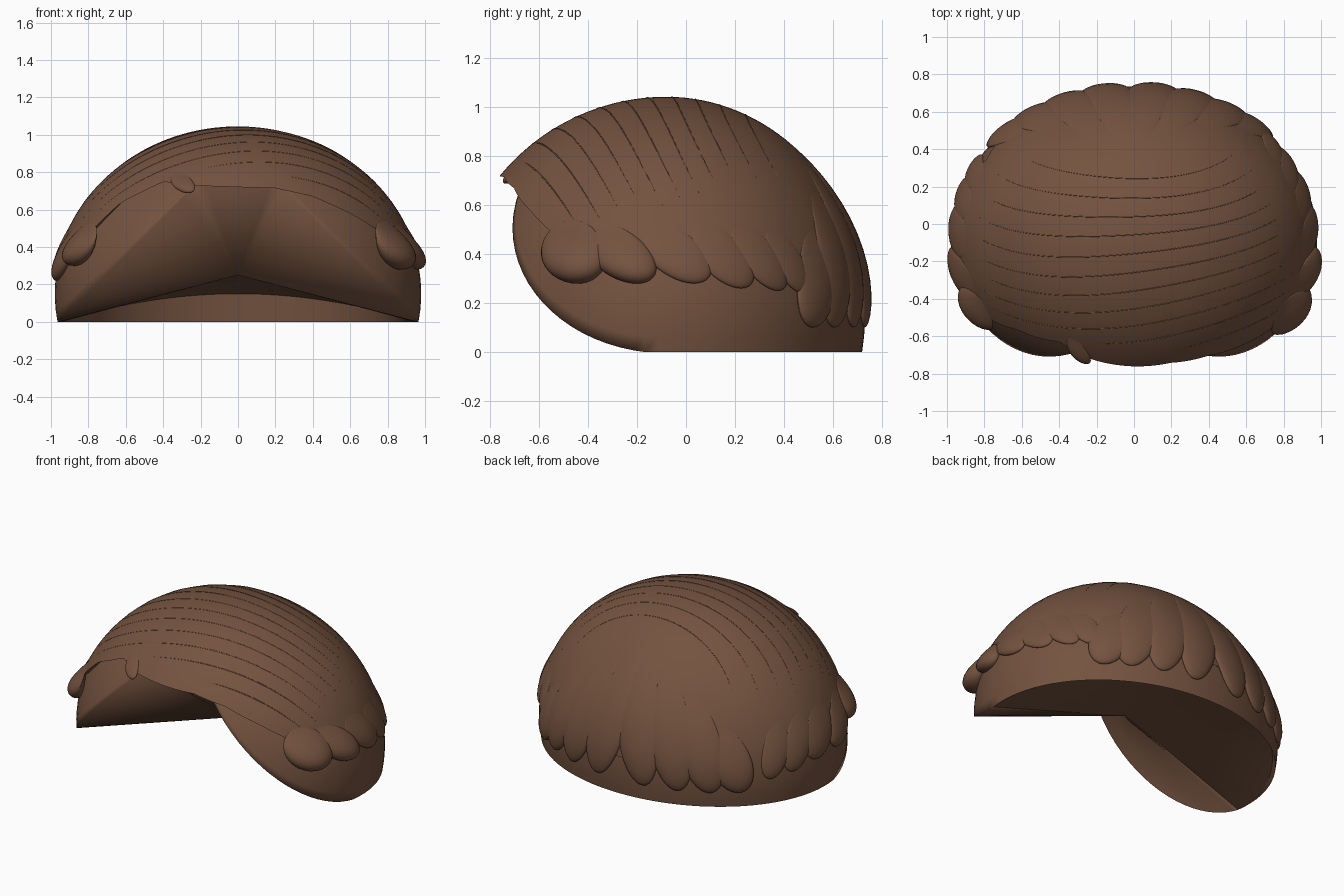
import bpy, bmesh, math
from math import sin, cos, radians, sqrt, pi
from mathutils import Vector

if "Cube" in bpy.data.objects:
    bpy.data.objects.remove(bpy.data.objects["Cube"])

brown = bpy.data.materials.new("hair brown")
brown.use_nodes = True
colour = (0.175, 0.086, 0.05, 1)
brown.diffuse_color = colour
bsdf = brown.node_tree.nodes["Principled BSDF"]
bsdf.inputs["Base Color"].default_value = colour
bsdf.inputs["Roughness"].default_value = 0.7

CY, CZ = -0.08, 0.15                 # centre of both domes
SHELL = (0.98, 0.80, 0.812, 0.87)    # radii: x, front y, back y, z
HAIR = (0.985, 0.885, 0.82, 0.893)


def place(d, radii, scale=1.0):
    """Unit direction to a point on a dome."""
    ry = radii[1] if d[1] < 0 else radii[2]
    return Vector((d[0] * radii[0] * scale, CY + d[1] * ry * scale, CZ + d[2] * radii[3] * scale))


def direction(az, z, radii):
    h = max(-0.98, min(0.98, (z - CZ) / radii[3]))
    k = sqrt(1 - h * h)
    return Vector((k * cos(az), k * sin(az), h))


def finish(name, bm, angle=40):
    bmesh.ops.remove_doubles(bm, verts=bm.verts, dist=0.0005)
    bmesh.ops.recalc_face_normals(bm, faces=bm.faces)
    mesh = bpy.data.meshes.new(name)
    bm.to_mesh(mesh)
    bm.free()
    ob = bpy.data.objects.new(name, mesh)
    bpy.context.collection.objects.link(ob)
    mesh.materials.append(brown)
    bpy.ops.object.select_all(action='DESELECT')
    ob.select_set(True)
    bpy.context.view_layer.objects.active = ob
    bpy.ops.object.shade_smooth_by_angle(angle=radians(angle))


def loft(bm, rows):
    """Skin a list of equally long closed rows of points."""
    vs = [[bm.verts.new(p) for p in row] for row in rows]
    n = len(rows[0])
    for a, b in zip(vs, vs[1:]):
        for i in range(n):
            j = (i + 1) % n
            bm.faces.new((a[i], a[j], b[j], b[i]))
    return vs


def dome_rows(rim, radii, steps):
    """Rows running from near the pole down to the rim directions."""
    pole = Vector((0, 0, 1))
    return [[place(pole.slerp(d, max(0.01, s / steps)), radii) for d in rim] for s in range(steps + 1)]


# Inner shell: level at the back, open over the face
def shell_dir(x, z):
    dx, dz = x / SHELL[0], (z - CZ) / SHELL[3]
    return Vector((dx, -sqrt(max(0, 1 - dx * dx - dz * dz)), dz))


half = [shell_dir(0.959 - z, z) for z in [0.73 * (i / 20) ** 1.6 for i in range(21)]]
half += [shell_dir(0.229 * (1 - i / 4), 0.73) for i in range(1, 5)]
front = half + [Vector((-d.x, d.y, d.z)) for d in reversed(half[:-1])]
start = math.atan2(half[0].y, half[0].x)
back = [direction(pi - start - (pi - 2 * start) * i / 48, 0, SHELL) for i in range(1, 48)]

bm = bmesh.new()
rows = loft(bm, dome_rows(front + back, SHELL, 24))
bm.faces.new(list(reversed(rows[0])))
rim = rows[-1]
apex = bm.verts.new((0, -0.07, 0.25))
nf = len(front)
for a, b in zip(rim[:nf], rim[1:nf]):          # hollow over the face
    bm.faces.new((a, b, apex))
lower = rim[nf - 1:] + [rim[0]]
inner = [lower[0]]
for v in lower[1:-1]:                          # recessed underside
    x, y, z = v.co
    inner.append(bm.verts.new((x * 0.985, y - 0.015, 0.15 * max(0, 1 - (x / 0.959) ** 2))))
inner.append(lower[-1])
for i in range(len(lower) - 1):
    quad = [lower[i], lower[i + 1], inner[i + 1], inner[i]]
    bm.faces.new(list(dict.fromkeys(quad)))
    bm.faces.new((inner[i], inner[i + 1], apex))
    bm.edges.get((inner[i], inner[i + 1])).smooth = False
    bm.edges.get((lower[i], lower[i + 1])).smooth = False
for corner in (inner[0], inner[-1]):           # crisp creases of the hollow
    bm.edges.get((corner, apex)).smooth = False
finish("inner_shell", bm, 115)

# Hair layer: height of the hairline around the head, by angle
HAIRLINE = [(-180, .32), (-165, .36), (-150, .47), (-139, .64), (-123, .75), (-112, .73), (-90, .72),
            (-75, .715), (-60, .67), (-46, .58), (-30, .45), (-18, .38), (50, .36), (62, .25),
            (120, .25), (135, .3), (147, .42), (155, .32), (180, .32)]


def hairline(deg):
    deg = (deg + 180) % 360 - 180
    for (a, za), (b, zb) in zip(HAIRLINE, HAIRLINE[1:]):
        if a <= deg <= b:
            return za + (zb - za) * (deg - a) / (b - a)


rim = [direction(radians(a * 2.5), hairline(a * 2.5), HAIR) for a in range(144)]
bm = bmesh.new()
rows = dome_rows(rim, HAIR, 32)
rows.append([Vector((p.x * 0.93, CY + (p.y - CY) * 0.93, p.z + 0.04)) for p in rows[-1]])
top = loft(bm, rows)
bm.faces.new(list(reversed(top[0])))
finish("hair_cap", bm)


# Locks: lobes wrapped onto the hair, full at the tip and fading out upward
def lock(name, deg, low, high, width, thick, lean=0):
    bm = bmesh.new()
    bmesh.ops.create_uvsphere(bm, u_segments=28, v_segments=18, radius=1)
    z, height = (low + high) / 2, (high - low) / 2
    for v in bm.verts:
        u, n, w = v.co
        az = radians(deg + u * width + lean * w)
        d = direction(az, z + height * w, HAIR)
        v.co = place(d, HAIR, 1 + thick * n * 0.75 * (1 - w))
    finish(name, bm)


LEFT_LOCKS = [(-27, .28, .54, 10, .075, -2), (-13, .28, .52, 9, .055, -5), (3, .28, .52, 9, .025, -5),
              (17, .26, .52, 8, .02, -5), (29, .25, .52, 7, .02, -5), (39, .24, .5, 6, .02, -4)]
RIGHT_LOCKS = [(206, .3, .53, 9, .06, 2), (193, .22, .52, 9, .035, 5), (177, .22, .52, 9, .022, 4),
               (164, .19, .52, 7, .02, 4), (153, .17, .5, 6, .02, 3)]
for side, locks in (("left", LEFT_LOCKS), ("right", RIGHT_LOCKS)):
    for i, shape in enumerate(locks):
        lock(f"{side}_side_lock_{i + 1}", *shape)

for i, deg in enumerate((50, 60, 72, 85, 98, 111, 123, 134)):
    high = 0.5 + 0.36 * sin(pi * i / 7)
    lock(f"back_lock_{i + 1}", deg, 0.1, high, 8.5, 0.034, 3 if deg < 90 else -3)
lock("fringe_lock", -114, 0.69, 0.8, 5, 0.02, -4)

# Strands: fine ridges sweeping across the crown
RY, SLOPE = 0.85, 0.5
reach = sqrt(RY ** 2 + (SLOPE * HAIR[3]) ** 2)
tilt = math.atan2(SLOPE * HAIR[3], RY)


def strand(name, level):
    points = []
    for i in range(73):
        x = -0.9 + i * 0.025
        k = sqrt(1 - (x / HAIR[0]) ** 2)
        c = (level + 0.08 * x + 0.03 * sin(3 * x + 4 * level)) / (k * reach)
        if abs(c) >= 1:
            continue
        a = tilt + math.acos(c)
        d = Vector((x / HAIR[0], k * cos(a), k * sin(a)))
        p = place(d, HAIR, 0.999)
        if p.z > hairline(math.degrees(math.atan2(d.y, d.x))) + 0.08:
            points.append(p)
    if len(points) < 4:
        return
    curve = bpy.data.curves.new(name, 'CURVE')
    curve.dimensions = '3D'
    curve.bevel_depth = 0.003
    curve.bevel_resolution = 1
    spline = curve.splines.new('POLY')
    spline.points.add(len(points) - 1)
    for i, (q, p) in enumerate(zip(spline.points, points)):
        q.co = (*p, 1)
        q.radius = max(0.1, sin(pi * i / (len(points) - 1))) ** 0.5
    curve.materials.append(brown)
    bpy.context.collection.objects.link(bpy.data.objects.new(name, curve))


for i in range(11):
    strand(f"strand_{i + 1}", -0.26 + i * 0.1)
